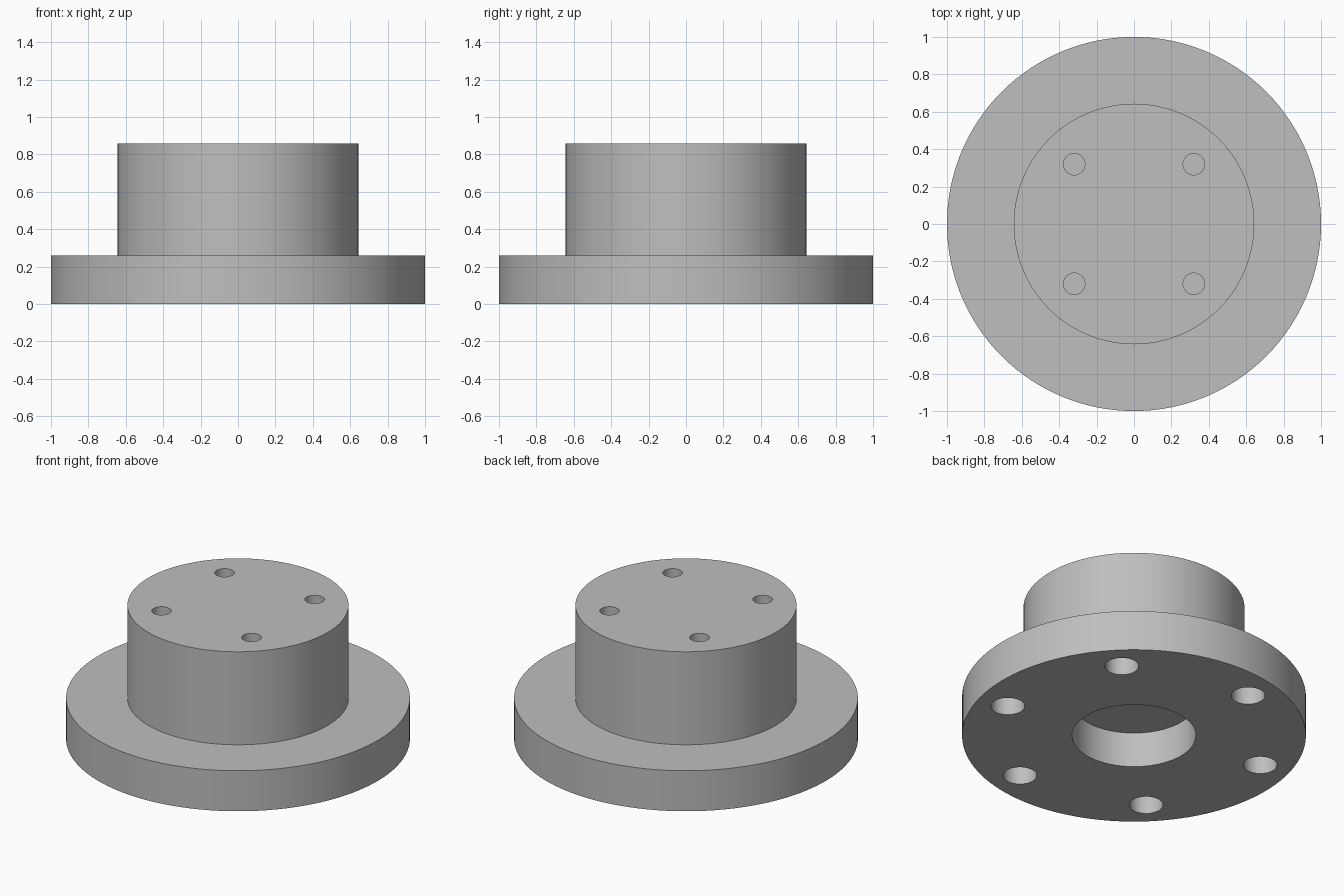
import bpy
import bmesh
import math
from mathutils import Matrix

cube = bpy.data.objects.get("Cube")
if cube:
    bpy.data.objects.remove(cube, do_unlink=True)

FLANGE_R, FLANGE_H = 1.0, 0.26
HUB_R, HUB_H = 0.643, 0.857
BORE_R, BORE_DEPTH = 0.36, 0.225

grey = bpy.data.materials.new("plain_grey")
grey.use_nodes = True
colour = (0.52, 0.52, 0.52, 1)
grey.diffuse_color = colour
grey.node_tree.nodes["Principled BSDF"].inputs["Base Color"].default_value = colour


def add_object(name, bm):
    mesh = bpy.data.meshes.new(name)
    bm.to_mesh(mesh)
    bm.free()
    mesh.materials.append(grey)
    obj = bpy.data.objects.new(name, mesh)
    bpy.context.collection.objects.link(obj)
    return obj


def lathe(name, profile, sides=128):
    """Turn a list of (radius, height) points about z, capping both ends."""
    bm = bmesh.new()
    rings = [[bm.verts.new((r * math.cos(t), r * math.sin(t), z))
              for t in (2 * math.pi * i / sides for i in range(sides))]
             for r, z in profile]
    for low, high in zip(rings, rings[1:]):
        for i in range(sides):
            j = (i + 1) % sides
            bm.faces.new((low[i], low[j], high[j], high[i]))
    bm.faces.new(rings[0])
    bm.faces.new(rings[-1])
    bmesh.ops.recalc_face_normals(bm, faces=bm.faces)
    return add_object(name, bm)


def hole_cutter(name, count, circle_r, hole_r, z_low, z_high):
    """Ring of cylinders, the first one at 45 degrees."""
    bm = bmesh.new()
    for i in range(count):
        angle = math.radians(45) + 2 * math.pi * i / count
        place = Matrix.Translation((circle_r * math.cos(angle),
                                    circle_r * math.sin(angle),
                                    (z_low + z_high) / 2))
        bmesh.ops.create_cone(bm, cap_ends=True, segments=40, radius1=hole_r,
                              radius2=hole_r, depth=z_high - z_low, matrix=place)
    return add_object(name, bm)


# Flange and hub turned as one piece, with the blind bore underneath
body = lathe("flanged_hub", [
    (BORE_R, BORE_DEPTH), (BORE_R, 0), (FLANGE_R, 0), (FLANGE_R, FLANGE_H),
    (HUB_R, FLANGE_H), (HUB_R, HUB_H)])

# Blind holes: four in the hub top, six in the flange underside
cutters = [
    hole_cutter("top_hole_cutter", 4, 0.452, 0.057, HUB_H - 0.22, HUB_H + 0.1),
    hole_cutter("bottom_hole_cutter", 6, 0.81, 0.098, -0.1, 0.2)]

bpy.ops.object.select_all(action="DESELECT")
body.select_set(True)
bpy.context.view_layer.objects.active = body
for cutter in cutters:
    cut = body.modifiers.new(cutter.name, "BOOLEAN")
    cut.operation = "DIFFERENCE"
    cut.solver = "EXACT"
    cut.object = cutter
    bpy.ops.object.modifier_apply(modifier=cut.name)
    bpy.data.objects.remove(cutter, do_unlink=True)

bpy.ops.object.shade_smooth_by_angle(angle=math.radians(30))
